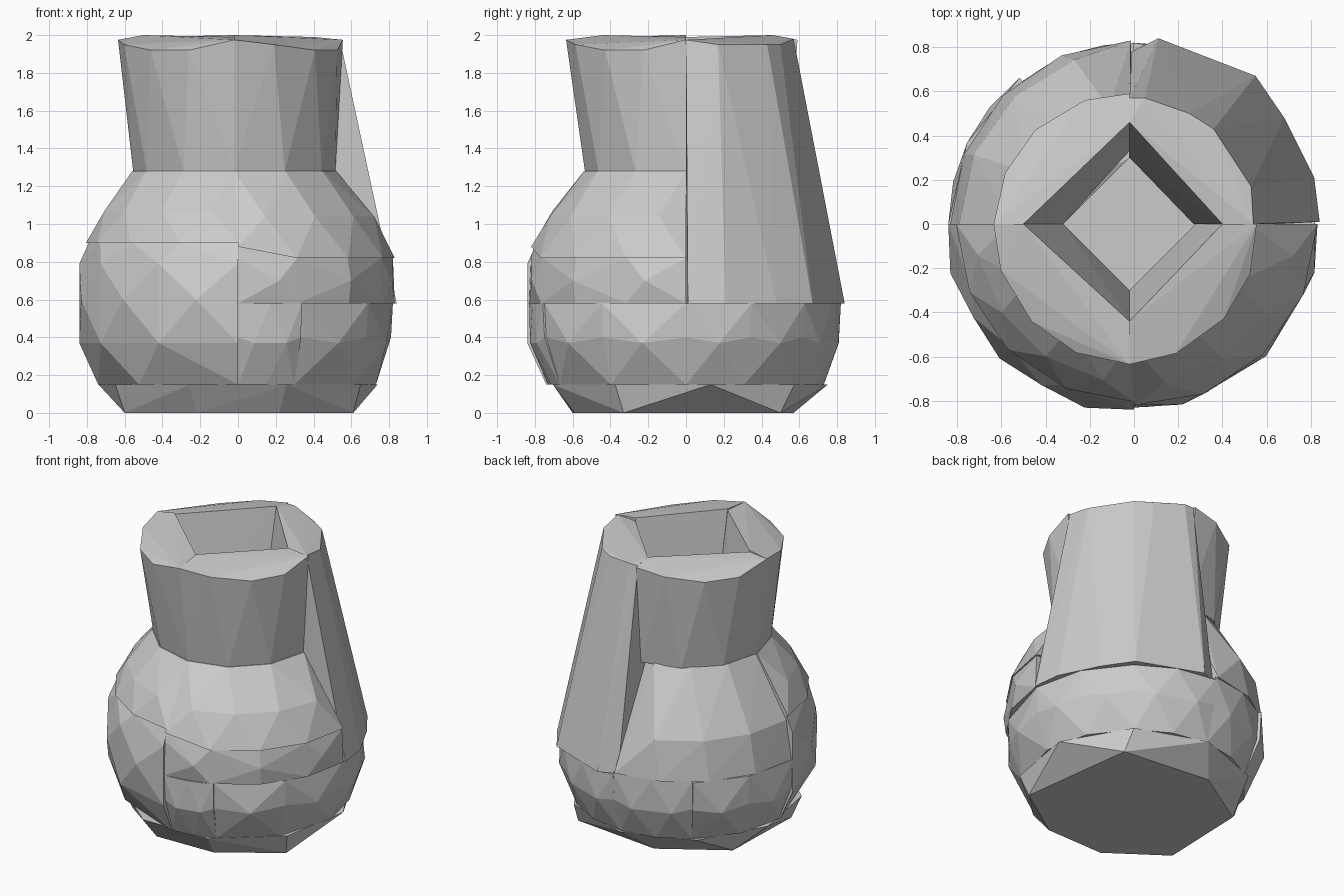
import bpy, bmesh, math

if "Cube" in bpy.data.objects:
    bpy.data.objects.remove(bpy.data.objects["Cube"])

CX = -0.02  # seam line between left and right blocks


def hull(name, pts):
    """Faceted solid wrapped around a handful of points."""
    bm = bmesh.new()
    for p in pts:
        bm.verts.new(p)
    res = bmesh.ops.convex_hull(bm, input=bm.verts)
    junk = {g for g in res["geom_interior"] + res["geom_unused"]
            if isinstance(g, bmesh.types.BMVert)}
    bmesh.ops.delete(bm, geom=list(junk), context='VERTS')
    bmesh.ops.recalc_face_normals(bm, faces=bm.faces)
    me = bpy.data.meshes.new(name)
    bm.to_mesh(me)
    bm.free()
    ob = bpy.data.objects.new(name, me)
    bpy.context.collection.objects.link(ob)
    return ob


def arc(a0, a1, n, r, z, stagger=False, cx=0.0, cy=0.0):
    """Points along an arc (degrees); staggered arcs skip the ends."""
    out = []
    for i in range(n if stagger else n + 1):
        a = math.radians(a0 + (a1 - a0) * (i + (0.5 if stagger else 0)) / n)
        out.append((cx + r * math.cos(a), cy + r * math.sin(a), z))
    return out


# base: thin faceted foot
foot = [(.61, -.33), (.5, .5), (-.15, .57), (-.58, .3), (-.6, -.33), (-.22, -.6), (.22, -.59)]
hull("base", [(x, y, 0) for x, y in foot] + arc(10, 370, 9, .75, .15))

# lower belly blocks: name, start angle, end angle, top height, radius
belly = [
    ("belly_right_front", -66, 0, .58, .82),
    ("belly_front_right", -90, -66, .58, .83),
    ("belly_back_right_a", 0, 50, .58, .82),
    ("belly_back_right_b", 50, 90, .58, .82),
    ("belly_back_left_a", 90, 128, .60, .82),
    ("belly_back_left_b", 128, 180, .60, .84),
]
for name, a0, a1, top, r in belly:
    n = 2
    hull(name, arc(a0, a1, n, .73, .15) + arc(a0, a1, n, r, .37, True)
         + arc(a0, a1, n, r - .01, .40) + arc(a0, a1, n, r, top)
         + arc(a0, a1, 1, .56, .15) + arc(a0, a1, 1, .68, top))

# front left belly: one tall block
hull("belly_front_left", arc(180, 270, 2, .74, .15) + arc(180, 270, 3, .84, .37)
     + arc(180, 270, 3, .86, .6, True) + arc(180, 270, 3, .84, .79)
     + arc(180, 270, 4, .79, .9) + arc(180, 270, 1, .56, .15) + arc(180, 270, 1, .64, .9))

# front right upper belly band
hull("belly_band", arc(-90, 0, 4, .83, .58) + arc(-90, 0, 3, .845, .7, True)
     + arc(-90, 0, 4, .82, .82) + [(0, -.8, .9)] + arc(-90, 0, 1, .68, .58)
     + arc(-90, 0, 1, .66, .82))

# shoulders
neck = dict(cx=-.02, cy=0)
hull("shoulder_front_left", arc(180, 270, 4, .805, .9) + arc(180, 270, 4, .72, 1.07, True)
     + arc(180, 270, 3, .54, 1.28, **neck) + arc(180, 270, 1, .62, .9)
     + arc(180, 270, 1, .32, 1.28))
hull("shoulder_front_right", arc(-68, 0, 3, .83, .82) + [(0, -.82, .88)]
     + arc(-90, 0, 4, .735, 1.04, True) + arc(-90, 0, 3, .54, 1.28, **neck)
     + arc(-90, 0, 1, .62, .88) + arc(-90, 0, 1, .3, 1.28))
hull("shoulder_back_left", arc(91, 180, 4, .83, .60) + arc(110, 180, 3, .79, .87)
     + arc(100, 180, 3, .53, 1.28, **neck) + [(-.02, .40, 1.42), (-.02, .3, 1.42)]
     + arc(91, 180, 1, .66, .6) + arc(91, 180, 1, .32, 1.28))

# neck blocks: name, start angle, rim ends (start, end), inner ends (start, end)
necks = [
    ("neck_front_left", 180, .61, .63, .48, .44),
    ("neck_front_right", 270, .63, .57, .44, .42),
    ("neck_back_left", 90, .585, .61, .46, .48),
]


def polar(a, r, z):
    return (CX + r * math.cos(math.radians(a)), r * math.sin(math.radians(a)), z)


for name, a0, r0, r1, i0, i1 in necks:
    a1 = a0 + 90
    pts = arc(a0, a1, 3, .535, 1.28, **neck)
    pts += [polar(a0 + 90 * t, r0 + (r1 - r0) * t + .005, z)
            for t, z in ((0, 1.975), (.22, 1.95), (.5, 1.92), (.75, 1.92), (1, 1.975))]
    pts += [polar(a0, i0, 2), polar(a1, i1, 1.99),
            polar(a0, .3, 1.28), polar(a1, .3, 1.28)]
    hull(name, pts)

# back right: one tall slab from mid belly to rim
hull("back_right_slab",
     [(.84, .01, .58), (.815, .21, .58), (.68, .48, .58), (.55, .67, .58), (.11, .84, .58), (-.01, .78, .58),
      (.54, 0, 1.975), (.53, .17, 1.95), (.36, .43, 1.95), (.25, .5, 1.95), (.05, .57, 1.98), (-.02, .57, 1.98),
      (.4, 0, 1.97), (-.02, .46, 2), (.27, 0, 1.28), (-.02, .3, 1.28),
      (.66, 0, .58), (-.01, .66, .58)])
